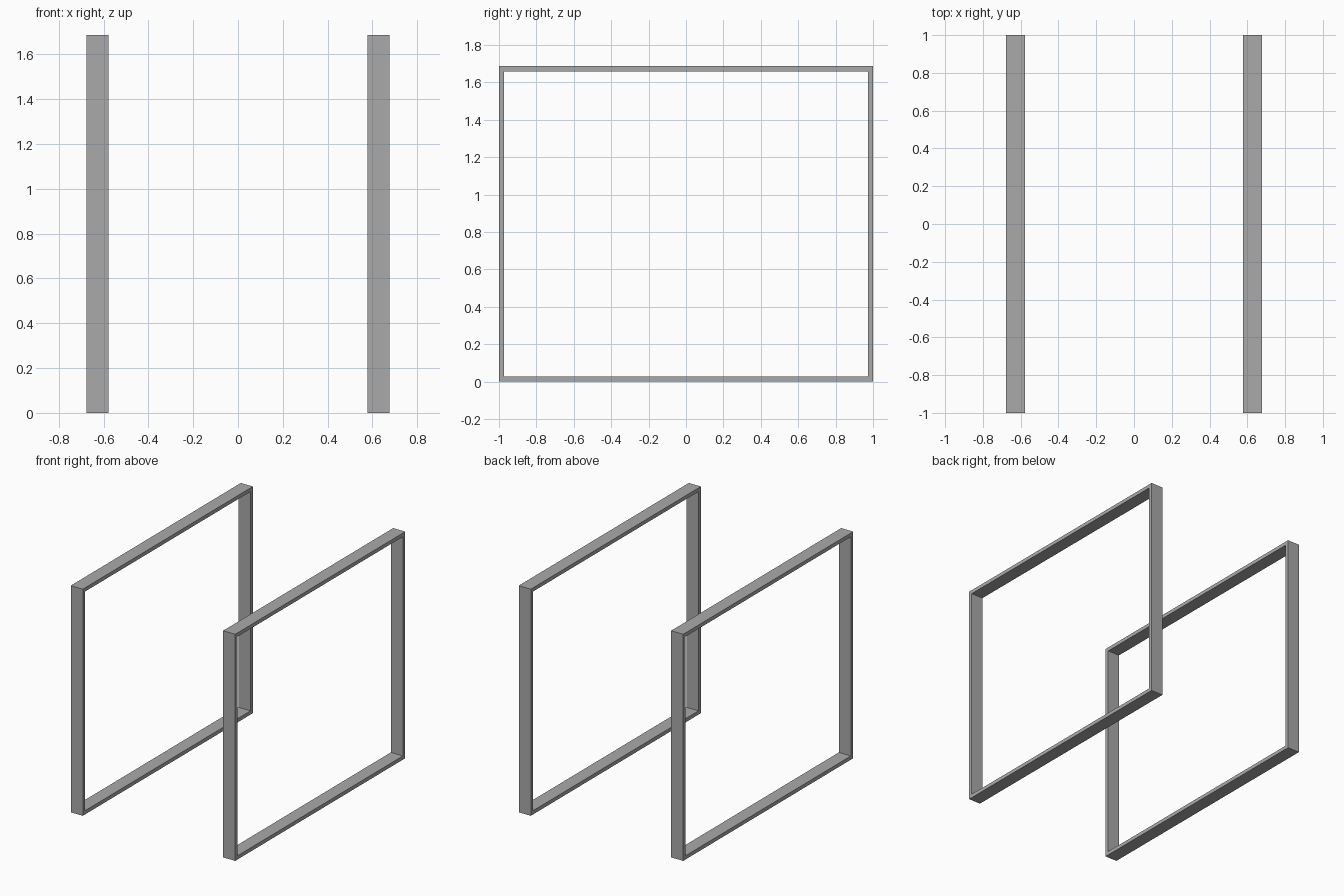
import bpy, bmesh

if "Cube" in bpy.data.objects:
    bpy.data.objects.remove(bpy.data.objects["Cube"])

HALF_Y, HEIGHT, BAR = 1.0, 1.687, 0.028   # outer size and bar thickness
X_IN, X_OUT = 0.578, 0.677                # frame depth along x

grey = bpy.data.materials.new("grey_metal")
grey.diffuse_color = (0.40, 0.40, 0.40, 1)
grey.use_nodes = True
grey.node_tree.nodes["Principled BSDF"].inputs["Base Color"].default_value = grey.diffuse_color


def rect(inset):
    y, lo, hi = HALF_Y - inset, inset, HEIGHT - inset
    return [(-y, lo), (y, lo), (y, hi), (-y, hi)]


def make_frame(name, x0, x1):
    """Rectangular ring in the yz plane, extruded from x0 to x1."""
    bm = bmesh.new()
    outer, inner = rect(0), rect(BAR)
    # cross-section loop of the flat bar, one per corner
    loops = []
    for o, i in zip(outer, inner):
        loops.append([bm.verts.new((x, *p)) for x, p in
                      ((x0, o), (x1, o), (x1, i), (x0, i))])
    # bridge each corner to the next
    for c in range(4):
        a, b = loops[c], loops[(c + 1) % 4]
        for k in range(4):
            n = (k + 1) % 4
            bm.faces.new((a[k], a[n], b[n], b[k]))
    bmesh.ops.recalc_face_normals(bm, faces=bm.faces)
    mesh = bpy.data.meshes.new(name)
    bm.to_mesh(mesh)
    bm.free()
    mesh.materials.append(grey)
    bpy.context.collection.objects.link(bpy.data.objects.new(name, mesh))


# matching frames on either side
make_frame("left_leg_frame", -X_OUT, -X_IN)
make_frame("right_leg_frame", X_IN, X_OUT)
